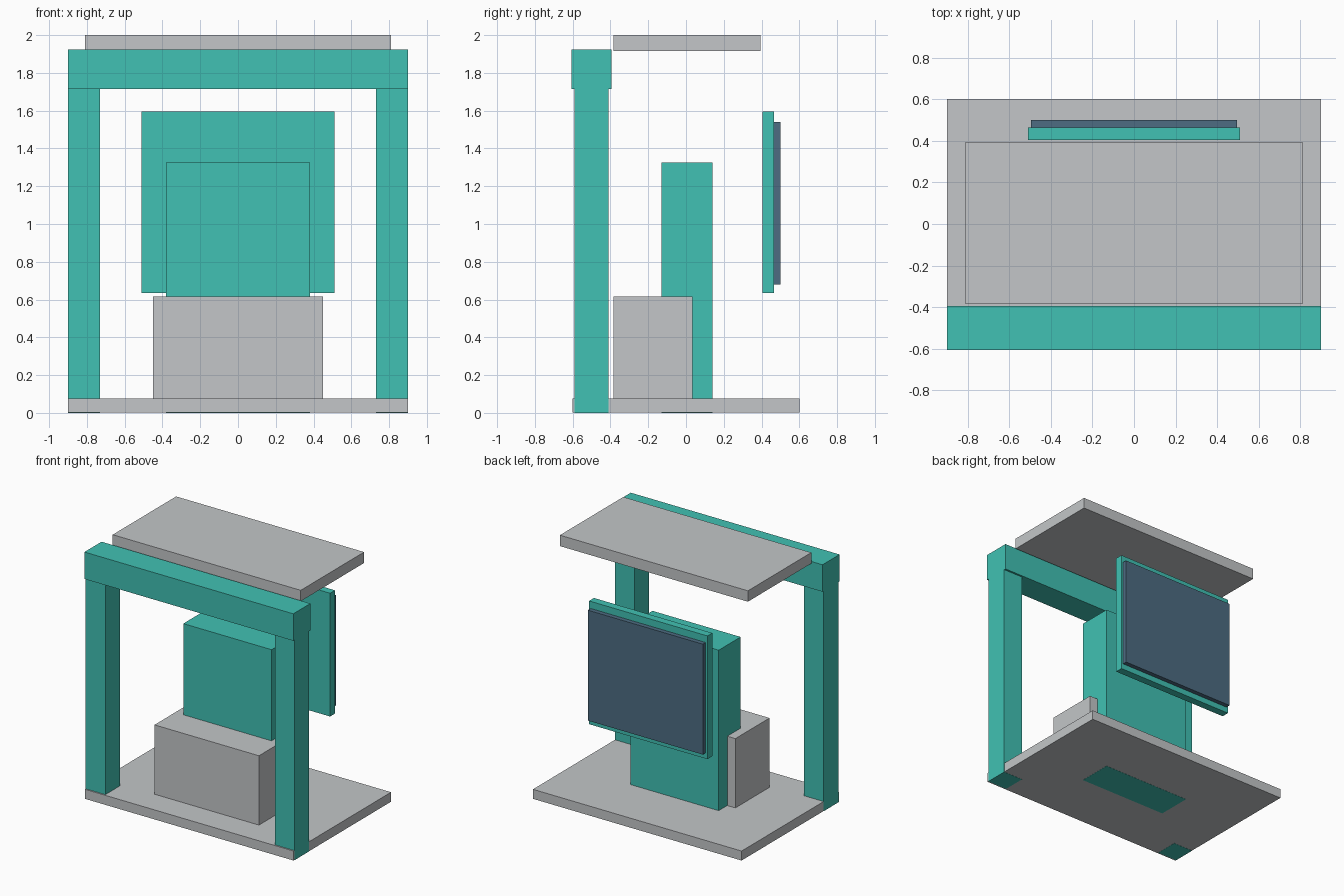
import bpy

if "Cube" in bpy.data.objects:
    bpy.data.objects.remove(bpy.data.objects["Cube"])


def linear(c):
    c /= 255
    return c / 12.92 if c <= 0.04045 else ((c + 0.055) / 1.055) ** 2.4


def material(name, r, g, b):
    m = bpy.data.materials.new(name)
    m.diffuse_color = (linear(r), linear(g), linear(b), 1)
    m.use_nodes = True
    m.node_tree.nodes["Principled BSDF"].inputs["Base Color"].default_value = m.diffuse_color
    return m


teal = material("teal", 65, 193, 179)
grey = material("light grey", 195, 198, 200)
slate = material("slate blue", 77, 108, 130)


def box(name, mat, x, y, z):
    """Box from (min, max) pairs on each axis."""
    bpy.ops.mesh.primitive_cube_add(size=1)
    o = bpy.context.object
    o.name = name
    o.location = [(a + b) / 2 for a, b in (x, y, z)]
    o.scale = [b - a for a, b in (x, y, z)]
    bpy.ops.object.transform_apply(location=True, rotation=False, scale=True)
    o.data.materials.append(mat)
    return o


# Floor slab, a hair inside the posts that run down through it
box("base", grey, (-0.899, 0.899), (-0.6, 0.6), (0.001, 0.075))

# Front gate: two posts and a cross beam
for side, x in (("left", (-0.9, -0.73)), ("right", (0.73, 0.9))):
    box(side + "_post", teal, x, (-0.59, -0.41), (0, 1.72))
box("beam", teal, (-0.9, 0.9), (-0.605, -0.395), (1.715, 1.925))

# Roof slab
box("roof", grey, (-0.81, 0.81), (-0.385, 0.395), (1.915, 2.0))

# Central column with the block in front of it
box("column", teal, (-0.38, 0.38), (-0.13, 0.14), (0, 1.325))
box("front_block", grey, (-0.45, 0.45), (-0.385, 0.035), (0.07, 0.615))

# Rear panel and its screen
box("rear_panel", teal, (-0.51, 0.51), (0.405, 0.465), (0.635, 1.595))
box("screen", slate, (-0.495, 0.495), (0.46, 0.5), (0.68, 1.54))
